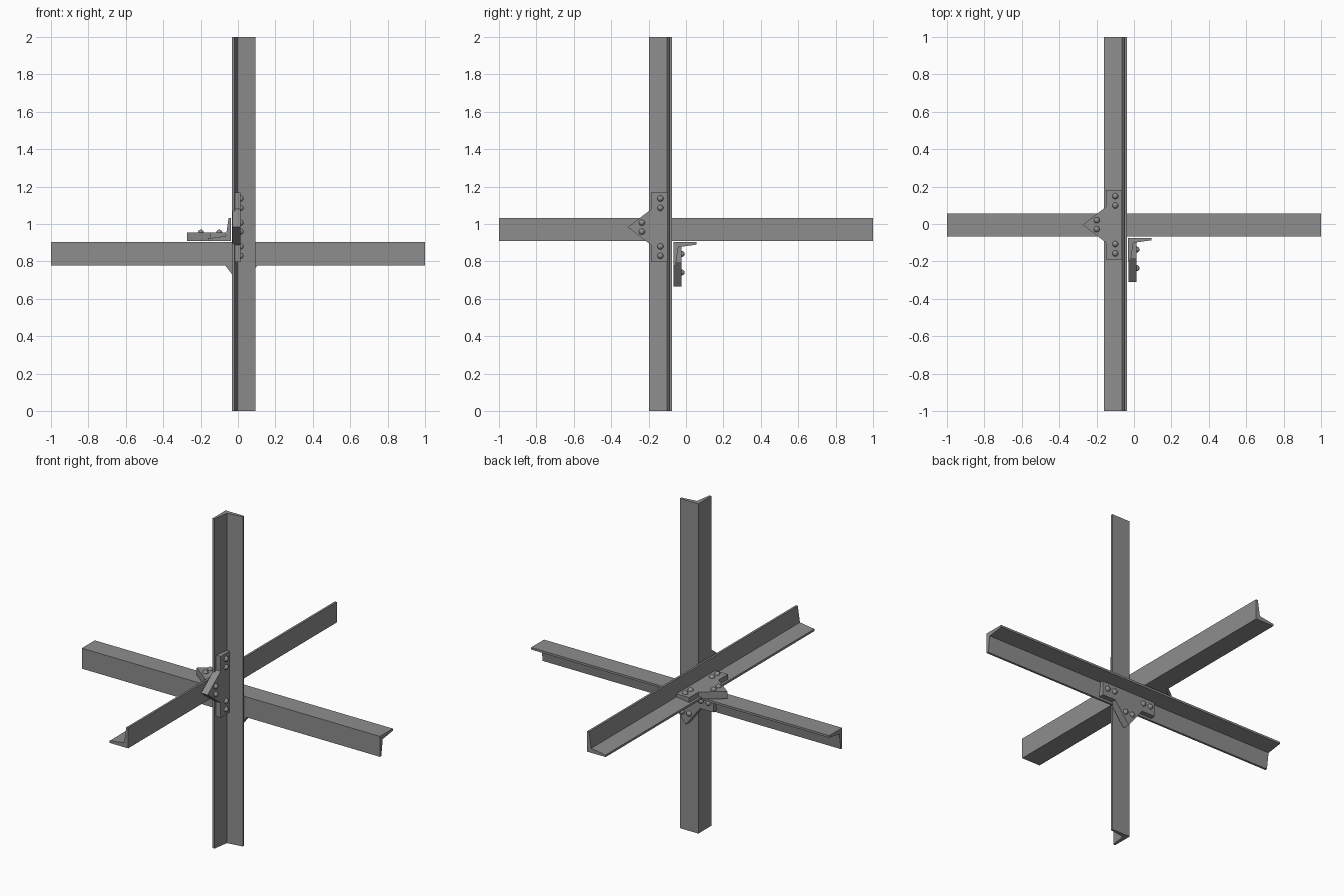
import bpy, bmesh
from mathutils import Vector

if "Cube" in bpy.data.objects:
    bpy.data.objects.remove(bpy.data.objects["Cube"])

steel = bpy.data.materials.new("grey_steel")
steel.diffuse_color = (0.27, 0.27, 0.27, 1)
steel.use_nodes = True
steel.node_tree.nodes["Principled BSDF"].inputs["Base Color"].default_value = steel.diffuse_color

CENTRE = Vector((0.0, -0.037, 0.94))     # point the three bars pass around
A, B, LEG, TIP, ROOT = -0.031, -0.037, 0.124, 0.013, 0.027
PLATE = 0.045
BOLT_R = 0.016


def place(u, v, w, axis):
    """Local thickness/width/length to world, cycled so length runs along axis.
    Length is absolute, the other two are relative to the centre."""
    p = [0, 0, 0]
    p[(axis + 1) % 3] = u + CENTRE[(axis + 1) % 3]
    p[(axis + 2) % 3] = v + CENTRE[(axis + 2) % 3]
    p[axis] = w
    return Vector(p)


def finish(bm, name):
    bmesh.ops.recalc_face_normals(bm, faces=bm.faces[:])
    me = bpy.data.meshes.new(name)
    bm.to_mesh(me)
    bm.free()
    me.materials.append(steel)
    ob = bpy.data.objects.new(name, me)
    bpy.context.collection.objects.link(ob)
    return ob


def prism(points, shift, name):
    bm = bmesh.new()
    face = bm.faces.new([bm.verts.new(p) for p in points])
    res = bmesh.ops.extrude_face_region(bm, geom=[face])
    bmesh.ops.translate(bm, vec=shift,
                        verts=[g for g in res["geom"] if isinstance(g, bmesh.types.BMVert)])
    return finish(bm, name)


def build(axis, label, start, mid):
    # tapered angle bar
    profile = [(A, B), (A + LEG, B), (A + LEG, B - TIP), (A + ROOT, B - ROOT),
               (A + TIP, B - LEG), (A, B - LEG)]
    along = Vector((0, 0, 0))
    along[axis] = 2
    prism([place(u, v, start, axis) for u, v in profile], along, label + "_angle_bar")

    # gusset plate: strip with a pointed tab
    outline = [(-0.063, -0.186), (-0.063, 0.186), (-0.149, 0.186), (-0.149, 0.096),
               (-0.274, 0), (-0.149, -0.096), (-0.149, -0.186)]
    thick = Vector((0, 0, 0))
    thick[(axis + 1) % 3] = PLATE - 0.001
    prism([place(A + 0.001, v, mid + w, axis) for v, w in outline], thick, label + "_gusset_plate")

    # round bolt heads
    bm = bmesh.new()
    spots = [(-0.1, s * d) for s in (-1, 1) for d in (0.103, 0.153)]
    spots += [(-0.199, s * 0.024) for s in (-1, 1)]
    for v, w in spots:
        res = bmesh.ops.create_uvsphere(bm, u_segments=20, v_segments=12, radius=BOLT_R)
        bmesh.ops.translate(bm, verts=res["verts"], vec=place(A + PLATE, v, mid + w, axis))
    for f in bm.faces:
        f.smooth = True
    finish(bm, label + "_bolts")


build(0, "crosswise", -1, 0.018)
build(1, "lengthwise", -1, -0.004)
build(2, "upright", 0, 0.983)
